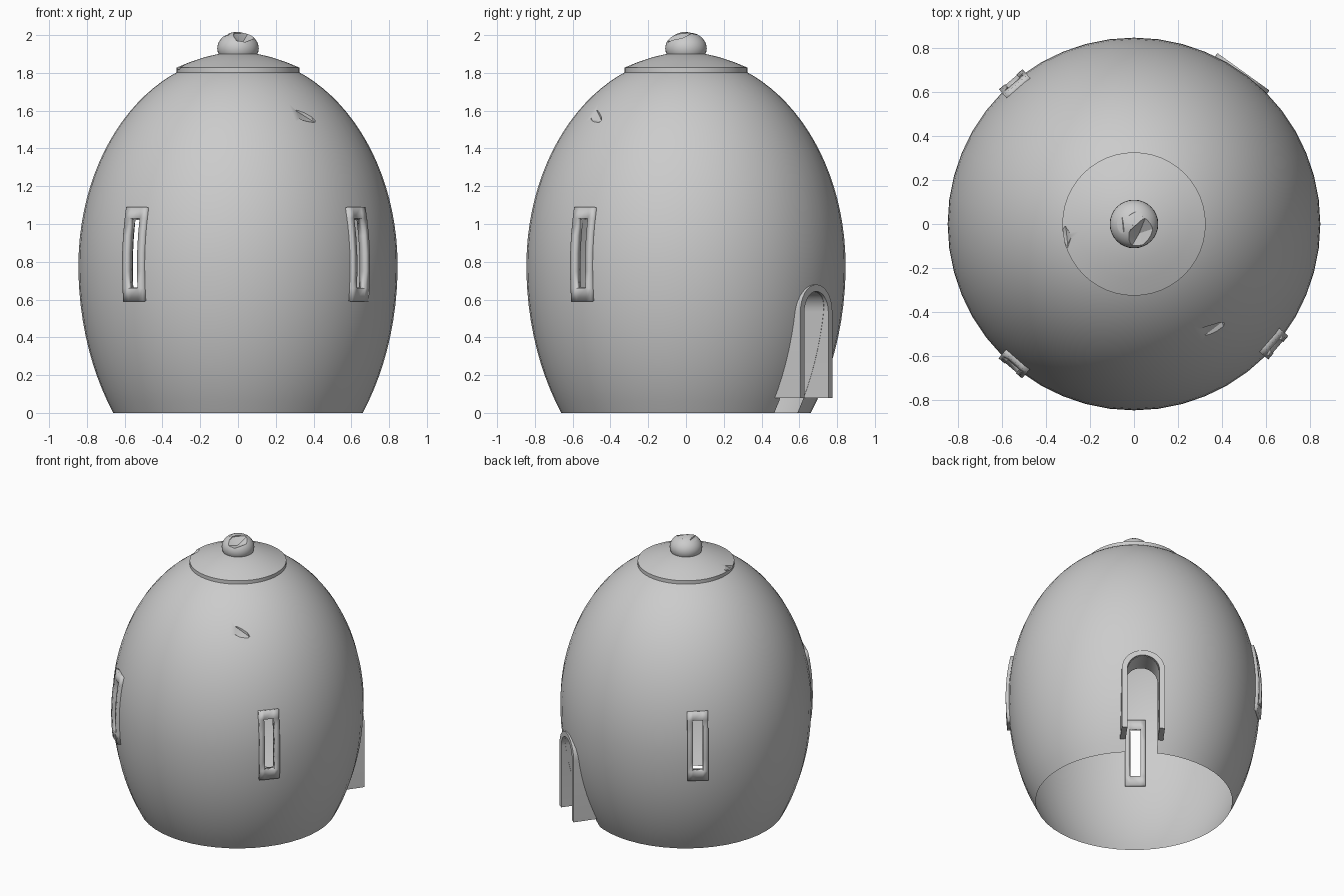
import bpy, bmesh, math
from mathutils import Matrix, Vector

if "Cube" in bpy.data.objects:
    bpy.data.objects.remove(bpy.data.objects["Cube"])

R, MID, UP, DOWN = 0.845, 0.78, 1.108, 1.25


def shell_r(z):
    k = (z - MID) / (UP if z > MID else DOWN)
    return R * math.sqrt(max(0, 1 - k * k))


def finish(name, bm, angle=None):
    bmesh.ops.recalc_face_normals(bm, faces=bm.faces)
    me = bpy.data.meshes.new(name)
    bm.to_mesh(me)
    bm.free()
    ob = bpy.data.objects.new(name, me)
    bpy.context.collection.objects.link(ob)
    if angle:
        smooth(ob, angle)
    return ob


def activate(ob):
    bpy.ops.object.select_all(action='DESELECT')
    ob.select_set(True)
    bpy.context.view_layer.objects.active = ob


def smooth(ob, angle=30):
    activate(ob)
    bpy.ops.object.shade_smooth_by_angle(angle=math.radians(angle))


def lathe(name, profile, n=48):
    bm = bmesh.new()
    vs = [bm.verts.new((r, 0, z)) for r, z in profile]
    es = [bm.edges.new(p) for p in zip(vs, vs[1:])]
    bmesh.ops.spin(bm, geom=vs + es, axis=(0, 0, 1), cent=(0, 0, 0),
                   angle=2 * math.pi, steps=n, use_duplicate=False)
    bmesh.ops.remove_doubles(bm, verts=bm.verts, dist=1e-4)
    return finish(name, bm)


def cut(ob, cutter):
    m = ob.modifiers.new("cut", 'BOOLEAN')
    m.operation, m.solver, m.object = 'DIFFERENCE', 'EXACT', cutter
    activate(ob)
    bpy.ops.object.modifier_apply(modifier=m.name)
    bpy.data.objects.remove(cutter)


def chip(loc, size, rot):
    # rough faceted blob used to knock a chip out of a part
    bm = bmesh.new()
    bmesh.ops.create_icosphere(bm, subdivisions=1, radius=1)
    ob = finish("chip_cutter", bm)
    ob.location, ob.scale, ob.rotation_euler = loc, size, rot
    ob.hide_render = True
    bpy.context.view_layer.update()
    return ob


def prism(outline, d0, d1, deg):
    # outline of (tangent, z) pushed from radius d0 to d1 along a heading
    bm = bmesh.new()
    f = bm.faces.new([bm.verts.new((d0, t, z)) for t, z in outline])
    g = bmesh.ops.extrude_face_region(bm, geom=[f])
    bmesh.ops.translate(bm, vec=(d1 - d0, 0, 0),
                        verts=[v for v in g['geom'] if isinstance(v, bmesh.types.BMVert)])
    bm.transform(Matrix.Rotation(math.radians(deg), 4, 'Z'))
    ob = finish("opening_cutter", bm)
    ob.hide_render = True
    return ob


def arch(w, base, spring=0.535, n=16):
    return ([(w, base)] + [(w * math.cos(math.pi * i / n), spring + w * math.sin(math.pi * i / n))
                           for i in range(n + 1)] + [(-w, base)])


WINDOWS = {"back_left": 130.4, "front_left": 229.4, "front_right": 319.4}
DOOR = 54.3

# egg-shaped shell
a0 = -math.asin(MID / DOWN)
prof = [(0, 0)]
for i in range(37):
    a = a0 + (math.pi / 2 - a0) * i / 36
    prof.append((R * math.cos(a), MID + (UP if a > 0 else DOWN) * math.sin(a)))
shell = lathe("shell", prof)

# openings and chips
for deg in WINDOWS.values():
    cut(shell, prism([(-.034, .66), (.034, .66), (.034, 1.03), (-.034, 1.03)], .4, 1, deg))
cut(shell, prism(arch(.106, -.1), .3, 1.0, DOOR))
cut(shell, chip((.355, -.50, 1.59), (.11, .05, .045), (.3, .5, .45)))
cut(shell, chip((-.575, -.635, 1.19), (.095, .04, .05), (.2, .85, -.7)))

# leave only a thin open skin: drop the floor and the cutter walls
bm = bmesh.new()
bm.from_mesh(shell.data)
dead = []
for f in bm.faces:
    c = f.calc_center_bounds()
    if c.z < 1e-3 or (c.z < 1.1 and c.xy.length < shell_r(c.z) - .1):
        dead.append(f)
bmesh.ops.delete(bm, geom=dead, context='FACES')
bm.to_mesh(shell.data)
bm.free()
smooth(shell)

# window frames following the bulge of the shell
ts = [-.07, -.034, .034, .07]
zs = [.59, .66, .75, .845, .94, 1.03, 1.09]
for side, deg in WINDOWS.items():
    bm = bmesh.new()
    g = [[bm.verts.new((shell_r(z) + .017, t, z)) for t in ts] for z in zs]
    for j in range(len(zs) - 1):
        for i in range(3):
            if i != 1 or j in (0, len(zs) - 2):
                bm.faces.new((g[j][i], g[j][i + 1], g[j + 1][i + 1], g[j + 1][i]))
    bm.transform(Matrix.Rotation(math.radians(deg), 4, 'Z'))
    ob = finish("window_frame_" + side, bm, 30)
    s = ob.modifiers.new("thickness", 'SOLIDIFY')
    n = ob.data.polygons[0].normal
    out = n.dot(Vector((math.cos(math.radians(deg)), math.sin(math.radians(deg)), 0)))
    s.thickness, s.offset = .043, (-1 if out > 0 else 1)

# arched door surround
bm = bmesh.new()
rings = [[bm.verts.new((d, t, z)) for t, z in arch(w, .08)]
         for d, w in ((.85, .145), (.85, .108), (.67, .108), (.67, .145))]
for k in range(4):
    p, q = rings[k], rings[(k + 1) % 4]
    for i in range(len(p) - 1):
        bm.faces.new((p[i], p[i + 1], q[i + 1], q[i]))
for e in (0, -1):
    bm.faces.new([r[e] for r in rings])
bm.transform(Matrix.Rotation(math.radians(DOOR), 4, 'Z'))
finish("door_frame", bm, 30)

# cap with a chipped rim
cap = lathe("roof_cap", [(0, 1.80), (.325, 1.80), (.325, 1.828), (.25, 1.859),
                         (.17, 1.885), (.09, 1.903), (0, 1.91)])
cut(cap, chip((-.325, -.06, 1.85), (.045, .075, .035), (.2, .5, .2)))
smooth(cap)

# broken finial
ball = lathe("finial", [(.11 * math.sin(math.pi * i / 16), 1.93 - .088 * math.cos(math.pi * i / 16))
                        for i in range(17)], 32)
cut(ball, chip((.035, -.06, 2.015), (.065, .11, .06), (.2, .3, -.4)))
cut(ball, chip((.03, .06, 2.05), (.12, .09, .05), (.1, -.1, .5)))
cut(ball, chip((-.09, .0, 2.03), (.06, .12, .045), (0, .2, .1)))
smooth(ball)
